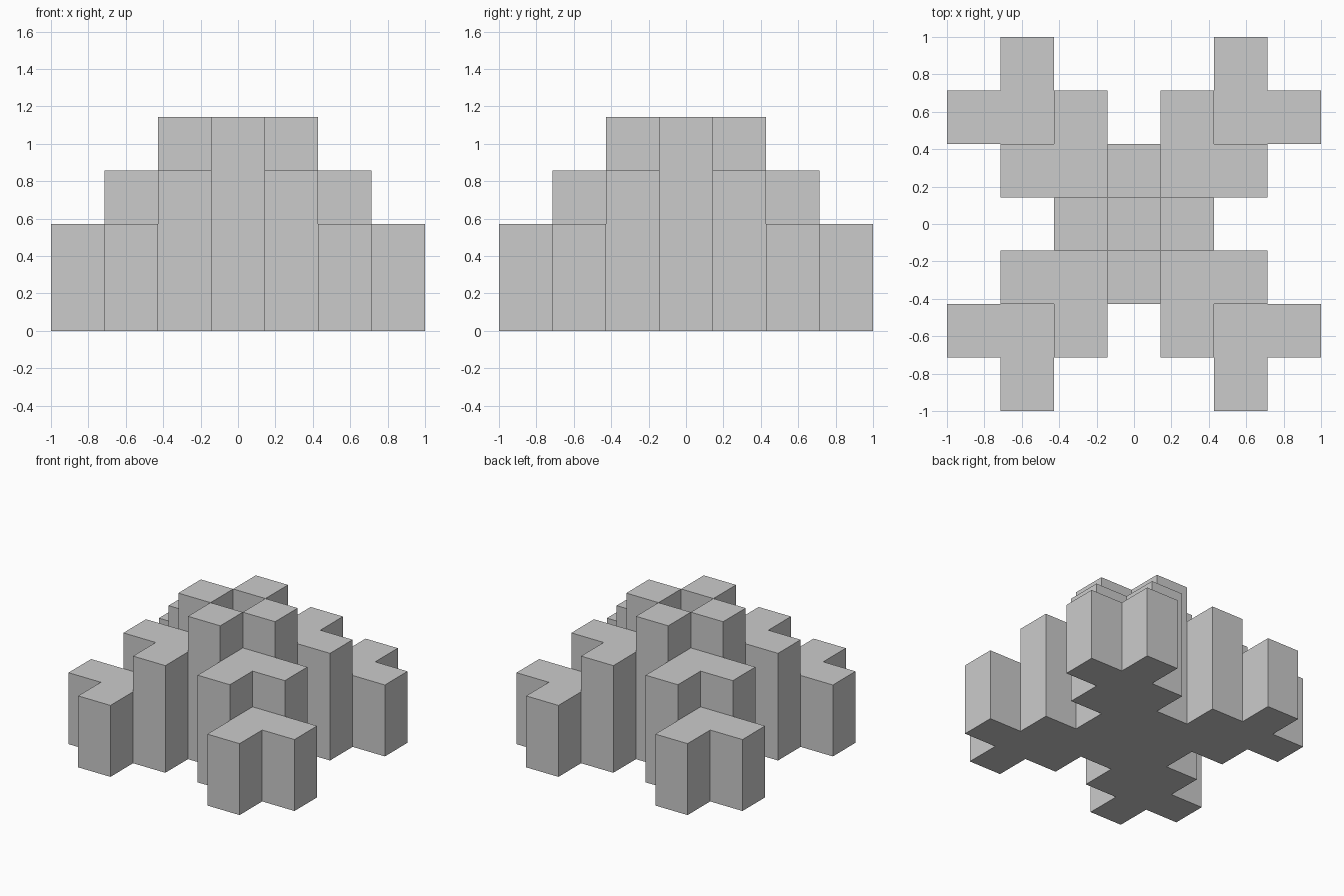
import bpy, bmesh

if "Cube" in bpy.data.objects:
    bpy.data.objects.remove(bpy.data.objects["Cube"])

U = 2 / 7  # one block of the 7 x 7 plan

# Column heights in blocks for one quadrant, mirrored to all four
QUADRANT = {(0, 0): 3, (1, 0): 4, (0, 1): 4,
            (1, 1): 3, (2, 1): 3, (1, 2): 3,
            (2, 2): 2, (3, 2): 2, (2, 3): 2}


def height(x, y):
    return QUADRANT.get((abs(x), abs(y)), 0)


bm = bmesh.new()


def quad(points):
    bm.faces.new([bm.verts.new((x * U, y * U, z * U)) for x, y, z in points])


for x in range(-3, 4):
    for y in range(-3, 4):
        h = height(x, y)
        if not h:
            continue
        corners = [(x - .5, y - .5), (x + .5, y - .5), (x + .5, y + .5), (x - .5, y + .5)]
        # Top and underside of the column
        quad([(a, b, h) for a, b in corners])
        quad([(a, b, 0) for a, b in reversed(corners)])
        # Exposed walls above each neighbour
        for i, (dx, dy) in enumerate([(0, -1), (1, 0), (0, 1), (-1, 0)]):
            p, q = corners[i], corners[(i + 1) % 4]
            for z in range(height(x + dx, y + dy), h):
                quad([(*p, z), (*q, z), (*q, z + 1), (*p, z + 1)])

# Weld the blocks and merge coplanar faces
bmesh.ops.remove_doubles(bm, verts=bm.verts, dist=0.001)
bmesh.ops.dissolve_limit(bm, angle_limit=0.02, verts=bm.verts, edges=bm.edges)

mesh = bpy.data.meshes.new("stepped_block_tower")
bm.to_mesh(mesh)
bm.free()
tower = bpy.data.objects.new("stepped_block_tower", mesh)
bpy.context.collection.objects.link(tower)
